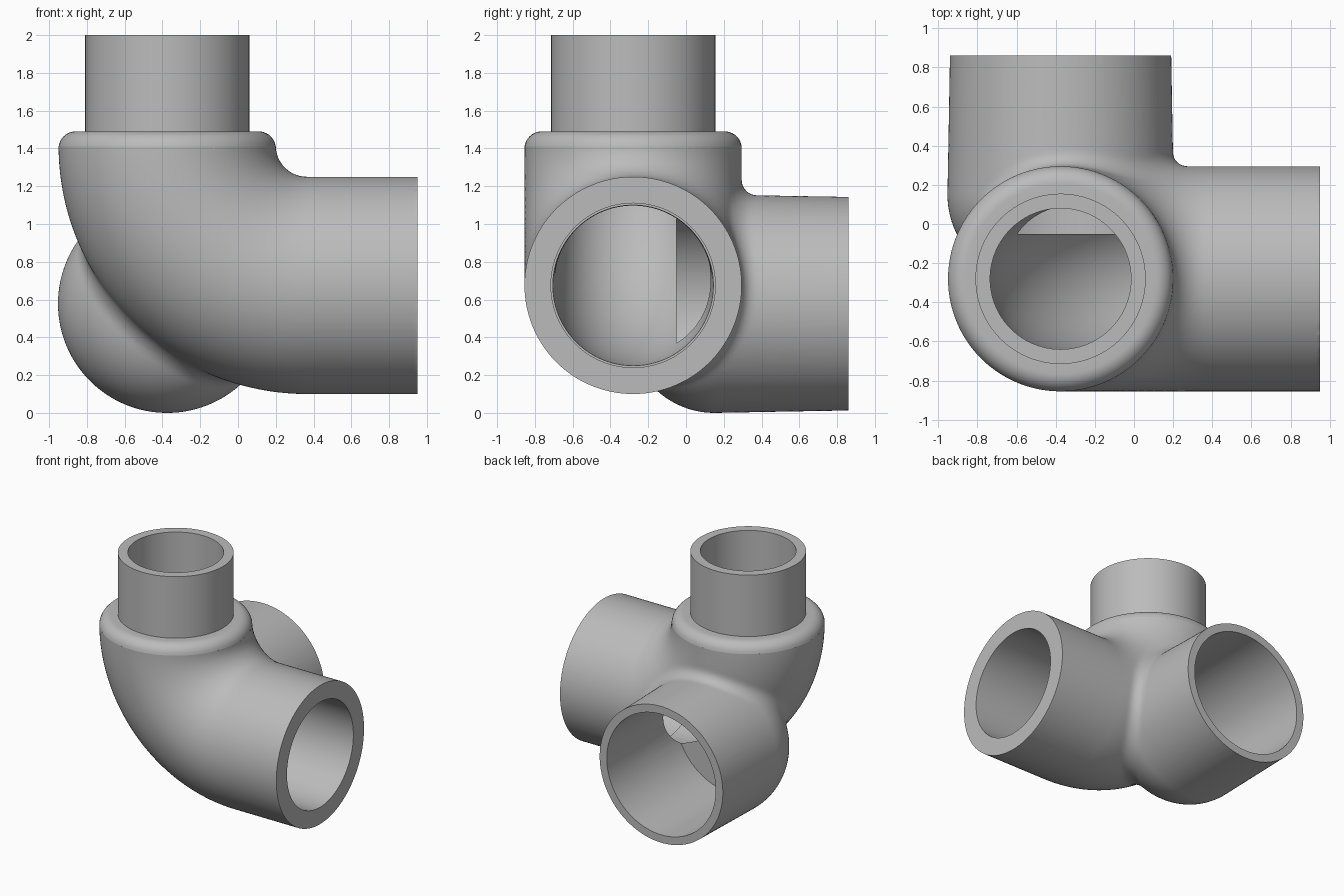
import bpy, bmesh
from math import sin, cos, pi, hypot
from mathutils import Vector

if "Cube" in bpy.data.objects:
    bpy.data.objects.remove(bpy.data.objects["Cube"])

X, Y, Z = Vector((1, 0, 0)), Vector((0, 1, 0)), Vector((0, 0, 1))
SEG = 96
AX, AY = -0.375, -0.28             # axis of the upright spigot
BEND, BX, BZ = 0.74, 0.365, 1.415  # elbow bend radius and centre
R = 0.575                          # elbow outer radius
BR, BACK_Z = 0.578, 0.578          # back socket radius and height
ROUND, ROUND_Y = 0.45, 0.15        # rounded inner end of the back socket
FILLET = 0.08
X_END, Y_END, Z_SEAM = 0.95, 0.86, 1.41

grey = bpy.data.materials.new("grey_plastic")
grey.use_nodes = True
grey.diffuse_color = (0.5, 0.5, 0.5, 1)
grey.node_tree.nodes["Principled BSDF"].inputs["Base Color"].default_value = (0.5, 0.5, 0.5, 1)


def loft(name, rings, loop=False):
    """Skin rings of (centre, u, v, radius), capped or closed on itself."""
    bm = bmesh.new()
    rows = [[bm.verts.new(c + r * (cos(2 * pi * i / SEG) * u + sin(2 * pi * i / SEG) * v))
             for i in range(SEG)] for c, u, v, r in rings]
    pairs = list(zip(rows, rows[1:]))
    if loop:
        pairs.append((rows[-1], rows[0]))
    else:
        bm.faces.new(rows[0])
        bm.faces.new(rows[-1])
    for a, b in pairs:
        for i in range(SEG):
            j = (i + 1) % SEG
            bm.faces.new((a[i], a[j], b[j], b[i]))
    bmesh.ops.recalc_face_normals(bm, faces=bm.faces)
    mesh = bpy.data.meshes.new(name)
    bm.to_mesh(mesh)
    bm.free()
    mesh.materials.append(grey)
    obj = bpy.data.objects.new(name, mesh)
    bpy.context.collection.objects.link(obj)
    return obj


def elbow(name, r_top, r_bend, r_end):
    """Tube running down from the spigot and round to the side socket."""
    centre = Vector((BX, AY, BZ))
    rings = [(Vector((AX, AY, 1.55)), -X, Y, r_top)]
    steps = 32
    for i in range(steps + 1):
        t = pi + pi / 2 * i / steps
        n = Vector((cos(t), 0, sin(t)))
        rings.append((centre + BEND * n, n, Y, r_top + (r_bend - r_top) * i / steps))
    socket = Vector((BX, AY, BZ - BEND))
    if r_end != r_bend:
        rings.append((socket, -Z, Y, r_end))
    rings.append((socket + X * 0.7, -Z, Y, r_end))
    return loft(name, rings)


def back_tube(name, profile):
    return loft(name, [(Vector((AX, y, BACK_Z)), X, Z, r) for r, y in profile])


def apply_modifiers(obj):
    dg = bpy.context.evaluated_depsgraph_get()
    obj.data = bpy.data.meshes.new_from_object(obj.evaluated_get(dg))
    obj.modifiers.clear()


def boolean(obj, other, operation):
    mod = obj.modifiers.new("boolean", "BOOLEAN")
    mod.operation, mod.object, mod.solver = operation, other, "EXACT"
    apply_modifiers(obj)
    bpy.data.objects.remove(other)


# Distances used to round the joint between the two tubes
def elbow_distance(x, y, z):
    y -= AY
    if x < BX and z < BZ:
        return hypot(hypot(x - BX, z - BZ) - BEND, y) - R
    d = []
    if x >= BX:
        d.append(hypot(y, z - BZ + BEND))
    if z >= BZ:
        d.append(hypot(x - AX, y))
    return min(d) - R


def back_distance(x, y, z):
    taper = 0.018 * max(0, y - ROUND_Y)
    q = hypot(x - AX, z - BACK_Z) - (BR - taper - ROUND)
    w = ROUND_Y - y
    return hypot(max(q, 0), max(w, 0)) + min(max(q, w), 0) - ROUND


def blended(p):
    a, b = elbow_distance(*p), back_distance(*p)
    return max(FILLET, min(a, b)) - hypot(max(FILLET - a, 0), max(FILLET - b, 0))


# Outer body: elbow and back socket merged with a filleted joint
body = elbow("elbow_body", R, R, R)
arc = [(BR - ROUND + ROUND * sin(pi / 2 * i / 16), ROUND_Y - ROUND * cos(pi / 2 * i / 16))
       for i in range(17)]
boolean(body, back_tube("back_socket", arc + [(BR - 0.015, 1.0)]), "UNION")
remesh = body.modifiers.new("remesh", "REMESH")
remesh.mode, remesh.voxel_size = "VOXEL", 0.02
apply_modifiers(body)
EPS = 0.0005
for vert in body.data.vertices:
    p = vert.co.copy()
    if p.x > X_END + 0.04 or p.y > Y_END + 0.04 or p.z > Z_SEAM + 0.06:
        continue
    for _ in range(4):
        d = blended(p)
        g = Vector([(blended(p + e * EPS) - d) / EPS for e in (X, Y, Z)])
        if abs(d) < 0.0002 or g.length < 0.2:
            break
        p -= g * (d / g.length_squared)
    vert.co = p

# Trim the open ends square
bpy.ops.mesh.primitive_cube_add(size=1)
trim = bpy.context.object
trim.scale = (4, 4, 4)
trim.location = (X_END - 2, Y_END - 2, Z_SEAM - 2)
bpy.context.view_layer.update()
boolean(body, trim, "INTERSECT")

# Bores
boolean(body, elbow("elbow_bore", 0.36, 0.425, 0.435), "DIFFERENCE")
boolean(body, back_tube("back_bore", [(0.5, -0.05), (0.5, 1.2)]), "DIFFERENCE")
body.data.materials.clear()
body.data.materials.append(grey)
for poly in body.data.polygons:
    poly.material_index = 0

# Rounded collar and spigot
fil = 0.09
profile = [(R, Z_SEAM)]
profile += [(R - fil + fil * cos(pi / 2 * i / 10), 1.4 + fil * sin(pi / 2 * i / 10))
            for i in range(2, 11)]
profile += [(0.435, 1.49), (0.435, 2), (0.36, 2), (0.36, Z_SEAM)]
spigot = loft("collar_and_spigot", [(Vector((AX, AY, z)), X, Y, r) for r, z in profile], loop=True)

# Smooth shading with sharp rims
bpy.ops.object.select_all(action="DESELECT")
for obj in (body, spigot):
    obj.select_set(True)
bpy.context.view_layer.objects.active = body
bpy.ops.object.shade_smooth_by_angle(angle=pi / 6)
